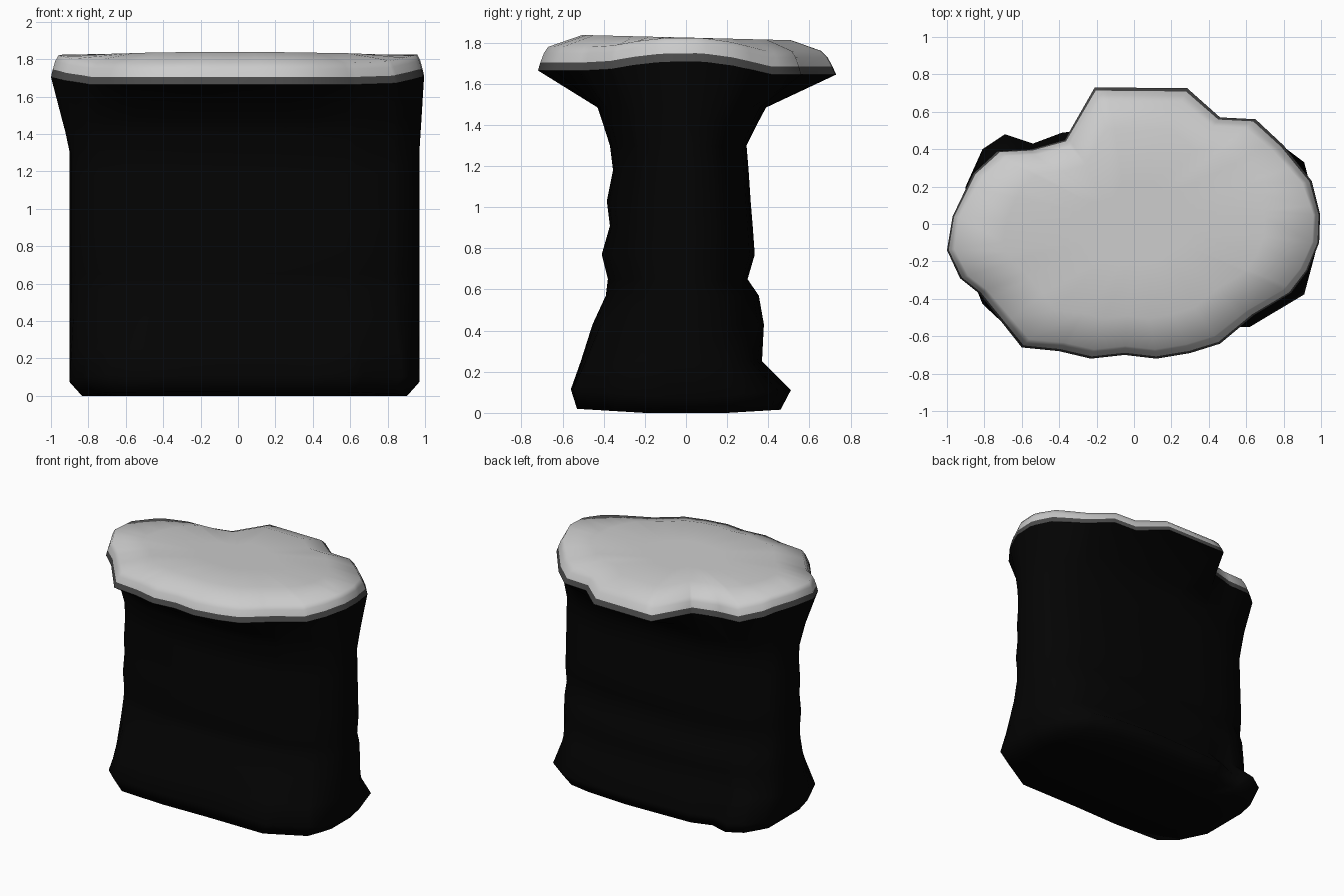
import bpy
import math
from mathutils import Vector

cube = bpy.data.objects.get("Cube")
if cube:
    bpy.data.objects.remove(cube, do_unlink=True)


def make_material(name, grey):
    mat = bpy.data.materials.new(name)
    mat.use_nodes = True
    colour = (grey, grey, grey, 1)
    mat.diffuse_color = colour
    bsdf = mat.node_tree.nodes["Principled BSDF"]
    bsdf.inputs["Base Color"].default_value = colour
    bsdf.inputs["Roughness"].default_value = 0.9
    return mat


black = make_material("black rock", 0.001)
dark_grey = make_material("dark grey edge", 0.07)
light_grey = make_material("light grey top", 0.6)

# Outlines of the wide rim and of the foot, counter-clockwise from +x
RIM = [(.995, .05), (.95, .23), (.8, .42), (.65, .56), (.46, .57), (.28, .73),
       (-.21, .73), (-.37, .45), (-.55, .4), (-.73, .39), (-.86, .27),
       (-.97, .04), (-1, -.14), (-.93, -.29), (-.83, -.37), (-.6, -.66),
       (-.4, -.68), (-.23, -.72), (-.05, -.7), (.12, -.72), (.3, -.69),
       (.46, -.64), (.64, -.49), (.84, -.37), (.93, -.25), (.99, -.1)]
FOOT = [(.97, .1), (.91, .33), (.75, .45), (.55, .49), (.2, .51), (-.1, .5),
        (-.38, .49), (-.54, .43), (-.69, .48), (-.81, .4), (-.9, .2),
        (-.9, -.2), (-.81, -.42), (-.69, -.53), (-.3, -.55), (.1, -.54),
        (.62, -.54), (.91, -.37), (.97, -.15)]

# Trunk profile: height, front depth, back depth
PROFILE = [(.1, .56, .51), (.25, .515, .37), (.43, .455, .38), (.57, .39, .355),
           (.65, .38, .3), (.77, .41, .335), (.91, .37, .325), (1.03, .385, .315),
           (1.18, .355, .305), (1.3, .37, .295), (1.41, .405, .35)]
HALF_WIDTH = 0.935
MID_X = 0.035


def angle_of(p):
    return math.atan2(p[1], p[0])


def outline_point(outline, angle):
    """Point where a ray from the axis meets the outline."""
    d = Vector((math.cos(angle), math.sin(angle)))
    for a, b in zip(outline, outline[1:] + outline[:1]):
        a, b = Vector(a), Vector(b)
        ca, cb = d.cross(a), d.cross(b)
        if ca <= 1e-6 and cb > 1e-6 and a.dot(d) + b.dot(d) > 0:
            return a.lerp(b, ca / (ca - cb))
    return min((Vector(p) for p in outline),
               key=lambda p: abs(angle_of(p) - angle))


angles = []
for ang in sorted(angle_of(p) for p in RIM + FOOT):
    if not angles or ang - angles[-1] > 0.02:
        angles.append(ang)
rim = [outline_point(RIM, a) for a in angles]

# Foot outline scaled to unit size, and the rounder waist outline to match
foot = []
waist = []
for a in angles:
    p = outline_point(FOOT, a)
    unit = Vector(((p.x - MID_X) / HALF_WIDTH, p.y / (0.51 if p.y > 0 else 0.55)))
    foot.append(unit)
    size = (abs(unit.x) ** 2.7 + abs(unit.y) ** 2.7) ** (1 / 2.7)
    waist.append(unit / size)


def trunk_ring(z, front, back, width=1.0):
    blend = min(1, max(0, (z - 0.1) / 0.35))
    spread = max(0, (z - 1.3) / 0.4)
    ring = []
    for f, w, r in zip(foot, waist, rim):
        u = f.lerp(w, blend)
        x = MID_X + u.x * HALF_WIDTH * width
        depth = back if u.y > 0 else front
        ring.append(Vector((x + (r.x - x) * spread, u.y * depth, z)))
    return ring


def rim_ring(inset, lift):
    """Ring near the rim: low at front and back, steep at the two ends."""
    ring = []
    for p in rim:
        sag = 0.065 if p.y > 0 else 0.045
        droop = sag * min(1, (p.y / 0.4) ** 2)
        slope = 0.45 + (1.3 if p.y > 0 else 0.75) * abs(p.y)
        scale = 1 - inset * slope
        ring.append(Vector((p.x * scale, p.y * scale, 1.715 - droop + lift)))
    return ring


def dome_ring(scale):
    """Ring on the top surface, which tips gently towards the back."""
    return [Vector((p.x * scale, p.y * scale, 1.825 - 0.025 * p.y * scale))
            for p in rim]


def skin(name, rings, mat, cap_start=False, cap_end=False):
    """Join rings with faces and close the chosen ends with a fan."""
    n = len(angles)
    verts = [v for ring in rings for v in ring]
    faces = []
    for r in range(len(rings) - 1):
        for i in range(n):
            j = (i + 1) % n
            faces.append((r * n + i, r * n + j, (r + 1) * n + j, (r + 1) * n + i))
    for wanted, row, flip in ((cap_start, 0, True), (cap_end, len(rings) - 1, False)):
        if wanted:
            centre = len(verts)
            verts.append(sum(rings[row], Vector()) / n)
            for i in range(n):
                a, b = row * n + i, row * n + (i + 1) % n
                faces.append((b, a, centre) if flip else (a, b, centre))
    mesh = bpy.data.meshes.new(name)
    mesh.from_pydata(verts, [], faces)
    mesh.materials.append(mat)
    mesh.update()
    obj = bpy.data.objects.new(name, mesh)
    bpy.context.collection.objects.link(obj)
    bpy.ops.object.select_all(action="DESELECT")
    obj.select_set(True)
    bpy.context.view_layer.objects.active = obj
    bpy.ops.object.shade_smooth_by_angle(angle=math.radians(80))


# Trunk: rounded underside, waisted body, flare up to the rim
sole = trunk_ring(0, .53, .46, .93)
for v in sole:
    v.z = max(0, abs(v.y) - 0.2) * 0.06
inner_sole = trunk_ring(0, .2, .18, .8)
body = [trunk_ring(*row) for row in PROFILE]
for v in body[0]:
    v.z = 0.07 + 0.08 * abs(v.y)
neck = trunk_ring(1.485, .43, .39)
rim_low = rim_ring(0, -0.005)
skin("trunk", [inner_sole, sole] + body + [neck, rim_low], black, cap_start=True)

# Thin dark edge below the pale top
rim_high = rim_ring(0.017, 0.035)
skin("rim_edge", [rim_low, rim_high], dark_grey)

# Pale top slab with a soft shoulder and a slightly domed surface
shoulder = rim_ring(0.04, 0.078)
crest = rim_ring(0.07, 0.11)
skin("top_slab", [rim_high, shoulder, crest, dome_ring(0.7), dome_ring(0.3)],
     light_grey, cap_end=True)
